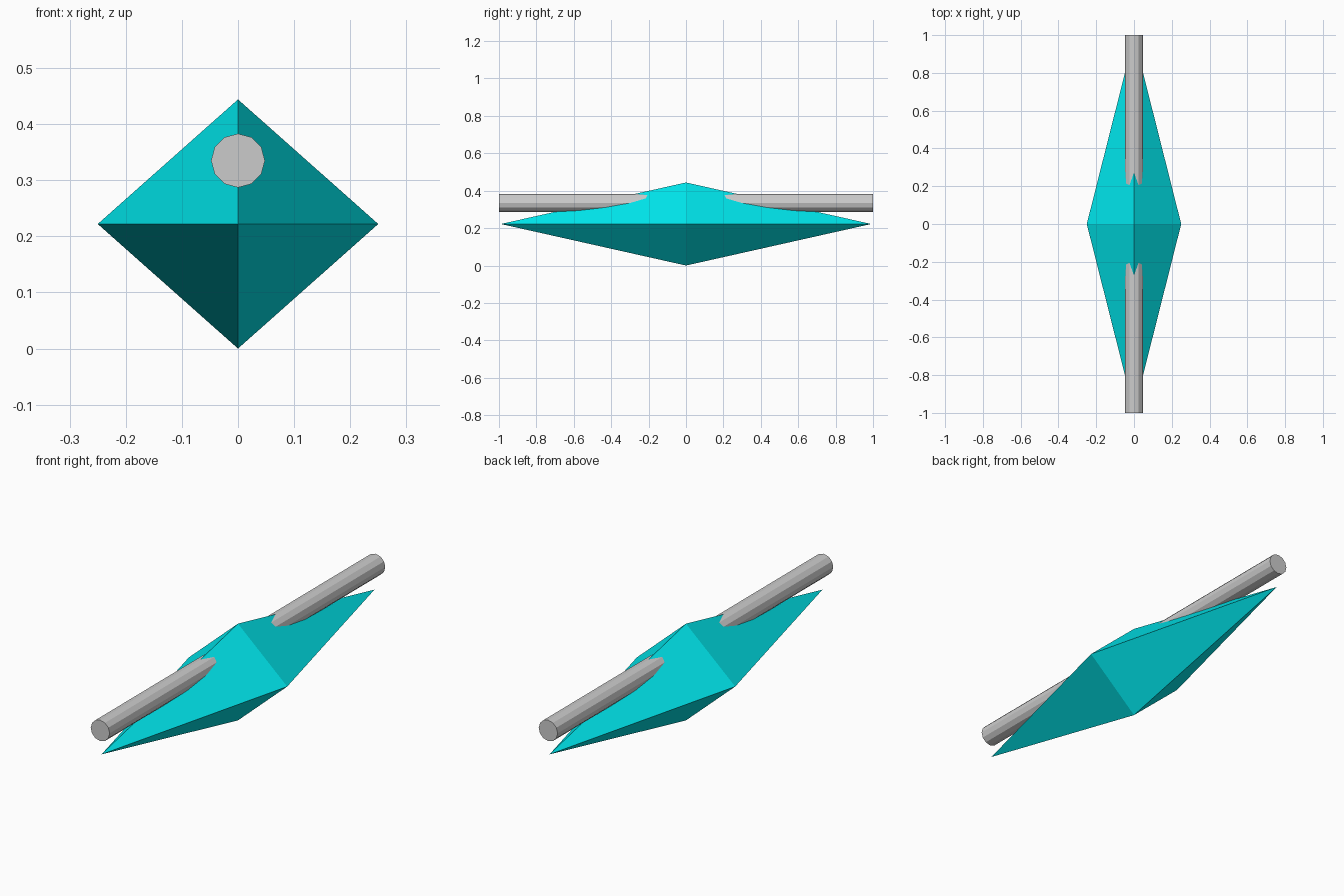
import bpy
import bmesh
import math
from mathutils import Matrix

if "Cube" in bpy.data.objects:
    bpy.data.objects.remove(bpy.data.objects["Cube"])

HALF_X, HALF_Y, HALF_Z = 0.25, 0.99, 0.222
ROD_RADIUS, ROD_LENGTH, ROD_Z = 0.048, 2.0, 0.335


def add_object(name, bm):
    bmesh.ops.recalc_face_normals(bm, faces=bm.faces[:])
    mesh = bpy.data.meshes.new(name)
    bm.to_mesh(mesh)
    bm.free()
    obj = bpy.data.objects.new(name, mesh)
    bpy.context.collection.objects.link(obj)
    return obj


# Crystal: stretched eight-sided double pyramid
bm = bmesh.new()
axes = [(HALF_X, 0), (0, HALF_Y), (-HALF_X, 0), (0, -HALF_Y)]
ring = [bm.verts.new((x, y, HALF_Z)) for x, y in axes]
for tip_z in (0, 2 * HALF_Z):
    tip = bm.verts.new((0, 0, tip_z))
    for i in range(4):
        bm.faces.new((ring[i], ring[(i + 1) % 4], tip))
crystal = add_object("crystal", bm)
cyan = bpy.data.materials.new("cyan")
cyan.diffuse_color = (0.0, 0.82, 0.87, 1)
cyan.use_nodes = True
cyan.node_tree.nodes["Principled BSDF"].inputs["Base Color"].default_value = cyan.diffuse_color
crystal.data.materials.append(cyan)

# Rod: twelve-sided bar running through the upper half, front to back
bm = bmesh.new()
bmesh.ops.create_cone(bm, cap_ends=True, segments=12, radius1=ROD_RADIUS,
                      radius2=ROD_RADIUS, depth=ROD_LENGTH,
                      matrix=Matrix.Rotation(math.radians(90), 4, 'X'))
rod = add_object("rod", bm)
rod.location.z = ROD_Z
